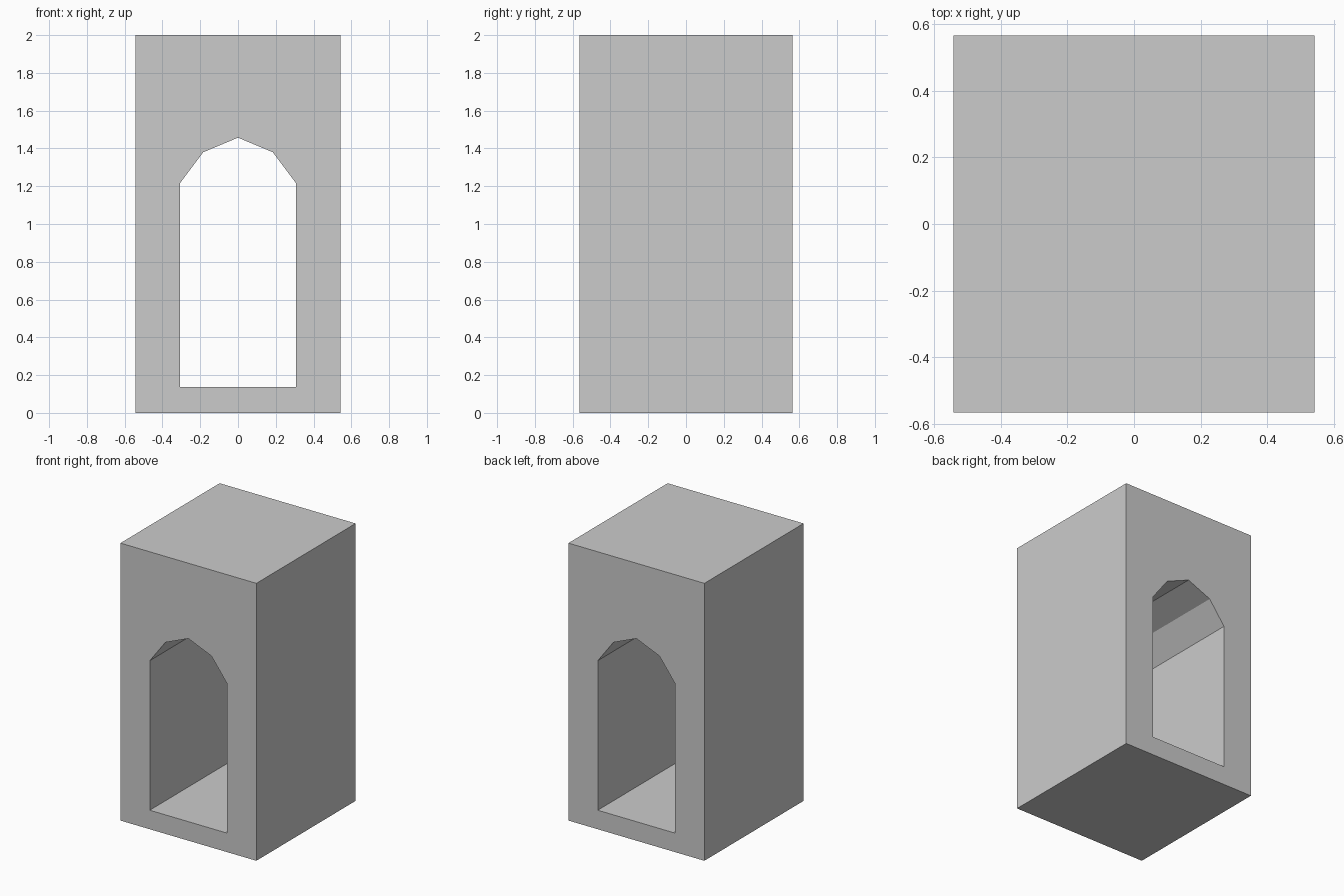
import bpy
import bmesh

if "Cube" in bpy.data.objects:
    bpy.data.objects.remove(bpy.data.objects["Cube"])

HALF_W, HALF_D, HEIGHT = 0.542, 0.565, 2.0

# Outer wall outline and arched opening, as (x, z) profiles
wall = [(-HALF_W, 0), (HALF_W, 0), (HALF_W, HEIGHT), (-HALF_W, HEIGHT)]
arch_right = [(0.308, 0.137), (0.308, 1.215), (0.184, 1.38)]
arch = arch_right + [(0, 1.457)] + [(-x, z) for x, z in reversed(arch_right)]


def add_loop(bm, profile):
    """Closed edge loop on the front plane."""
    verts = [bm.verts.new((x, -HALF_D, z)) for x, z in profile]
    return [bm.edges.new((verts[i - 1], verts[i])) for i in range(len(verts))]


# Front face with the opening, extruded to the back to form the passage
bm = bmesh.new()
edges = add_loop(bm, wall) + add_loop(bm, arch)
bmesh.ops.triangle_fill(bm, edges=edges, use_beauty=True)
result = bmesh.ops.extrude_face_region(bm, geom=bm.faces[:], use_keep_orig=True)
back = [g for g in result["geom"] if isinstance(g, bmesh.types.BMVert)]
bmesh.ops.translate(bm, verts=back, vec=(0, 2 * HALF_D, 0))
bmesh.ops.recalc_face_normals(bm, faces=bm.faces[:])

mesh = bpy.data.meshes.new("arched_block")
bm.to_mesh(mesh)
bm.free()
block = bpy.data.objects.new("arched_block", mesh)
bpy.context.collection.objects.link(block)
